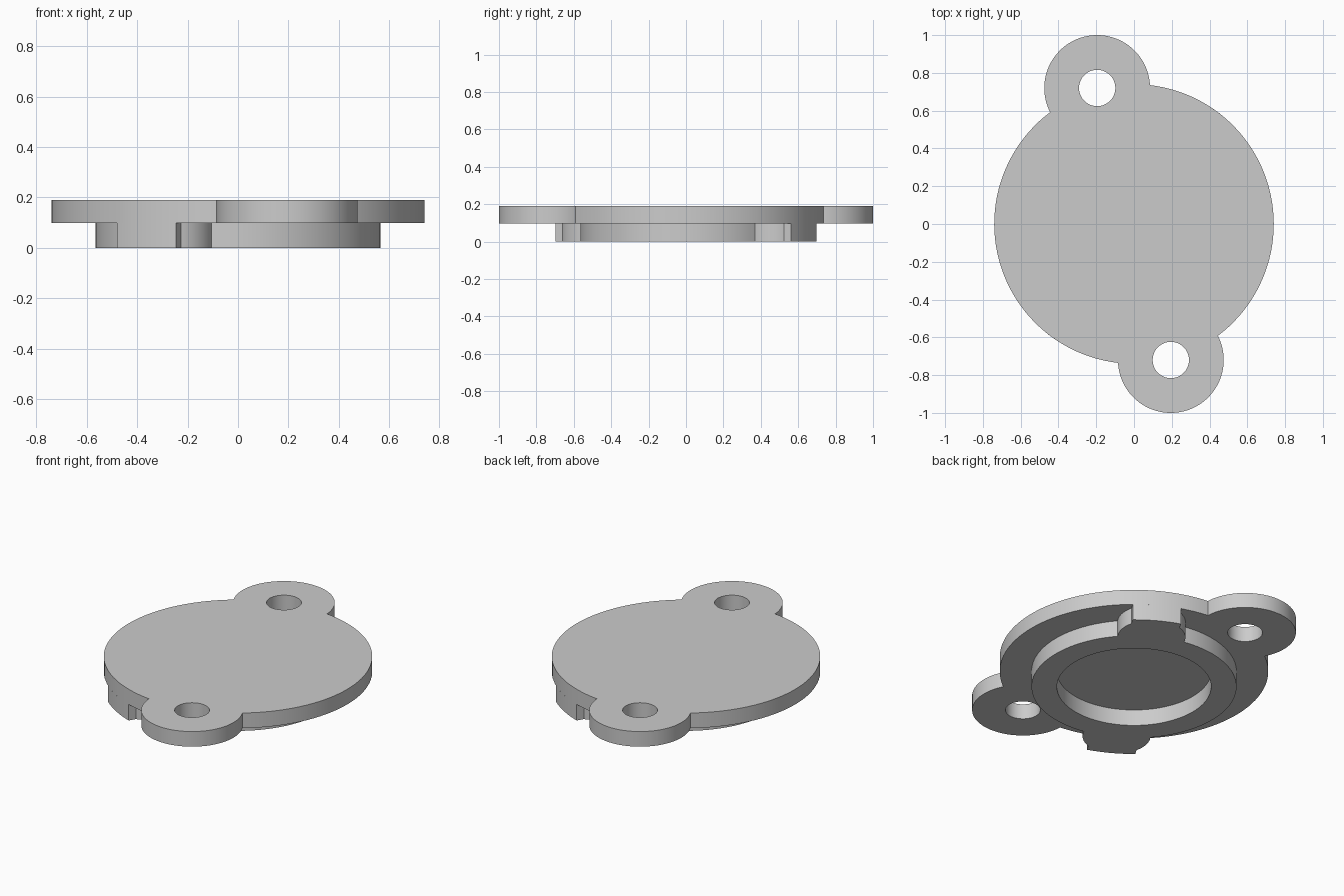
import bpy
import bmesh
from math import radians, degrees, sin, cos, acos, asin, atan2, hypot, ceil

cube = bpy.data.objects.get("Cube")
if cube:
    bpy.data.objects.remove(cube, do_unlink=True)

# Main dimensions
STEP, TOP = 0.098, 0.19
DISC_R = 0.74
EAR_X, EAR_Y, EAR_R, BOLT_R = -0.195, 0.72, 0.28, 0.096
RING_R, BORE_R = 0.565, 0.425
TAB_ANGLE, TAB_HALF = 60, 0.135
BOSS_D, BOSS_R = 0.555, 0.187

grey = bpy.data.materials.new("plain_grey")
grey.use_nodes = True
colour = (0.6, 0.6, 0.6, 1)
grey.diffuse_color = colour
grey.node_tree.nodes["Principled BSDF"].inputs["Base Color"].default_value = colour


def arc(cx, cy, r, start, end):
    """Points along an arc, angles in degrees."""
    n = max(4, ceil(abs(end - start) / 3))
    angles = [radians(start + (end - start) * i / n) for i in range(n + 1)]
    return [(cx + r * cos(a), cy + r * sin(a)) for a in angles]


def circle(cx, cy, r):
    return arc(cx, cy, r, 0, 360)[:-1]


def lens_angle(d, r_main, r_other):
    """Half angle on the main circle covered by another at distance d."""
    return degrees(acos((d * d + r_main ** 2 - r_other ** 2) / (2 * d * r_main)))


def half_turn(points):
    return points + [(-x, -y) for x, y in points]


def solid(name, outlines, z0, z1):
    """Extrude closed outlines (inner ones become holes) from z0 to z1."""
    curve = bpy.data.curves.new(name, "CURVE")
    curve.dimensions = "2D"
    curve.fill_mode = "BOTH"
    curve.extrude = (z1 - z0) / 2
    for points in outlines:
        spline = curve.splines.new("POLY")
        spline.points.add(len(points) - 1)
        for p, (x, y) in zip(spline.points, points):
            p.co = (x, y, 0, 1)
        spline.use_cyclic_u = True
    obj = bpy.data.objects.new(name, curve)
    bpy.context.collection.objects.link(obj)
    bpy.ops.object.select_all(action="DESELECT")
    obj.select_set(True)
    bpy.context.view_layer.objects.active = obj
    bpy.ops.object.convert(target="MESH")
    obj = bpy.context.view_layer.objects.active
    bm = bmesh.new()
    bm.from_mesh(obj.data)
    bmesh.ops.remove_doubles(bm, verts=bm.verts, dist=0.0005)
    bmesh.ops.translate(bm, verts=bm.verts, vec=(0, 0, (z0 + z1) / 2))
    bmesh.ops.recalc_face_normals(bm, faces=bm.faces)
    bm.to_mesh(obj.data)
    bm.free()
    obj.data.materials.clear()
    obj.data.materials.append(grey)
    bpy.ops.object.shade_smooth_by_angle(angle=radians(30))
    return obj


# Cover plate: disc with two opposite drilled ears
ear_d = hypot(EAR_X, EAR_Y)
ear_a = degrees(atan2(EAR_Y, EAR_X))
on_disc = lens_angle(ear_d, DISC_R, EAR_R)
on_ear = 180 - lens_angle(ear_d, EAR_R, DISC_R)
half_plate = arc(EAR_X, EAR_Y, EAR_R, ear_a - on_ear, ear_a + on_ear)
half_plate += arc(0, 0, DISC_R, ear_a + on_disc, ear_a + 180 - on_disc)[1:-1]
solid("cover_plate",
      [half_turn(half_plate), circle(EAR_X, EAR_Y, BOLT_R), circle(-EAR_X, -EAR_Y, BOLT_R)],
      STEP, TOP)

# Locating ring: two opposite keyed tabs, each on a rounded boss
on_ring = lens_angle(BOSS_D, RING_R, BOSS_R)
boss_start = 180 - lens_angle(BOSS_D, BOSS_R, RING_R)
boss_end = degrees(asin(TAB_HALF / BOSS_R))
tip = degrees(asin(TAB_HALF / DISC_R))
bx, by = BOSS_D * cos(radians(TAB_ANGLE)), BOSS_D * sin(radians(TAB_ANGLE))
half_ring = arc(bx, by, BOSS_R, TAB_ANGLE - boss_start, TAB_ANGLE - boss_end)
half_ring += arc(0, 0, DISC_R, TAB_ANGLE - tip, TAB_ANGLE + tip)
half_ring += arc(bx, by, BOSS_R, TAB_ANGLE + boss_end, TAB_ANGLE + boss_start)
half_ring += arc(0, 0, RING_R, TAB_ANGLE + on_ring, TAB_ANGLE + 180 - on_ring)[1:-1]
solid("locating_ring", [half_turn(half_ring), circle(0, 0, BORE_R)], 0, STEP)
